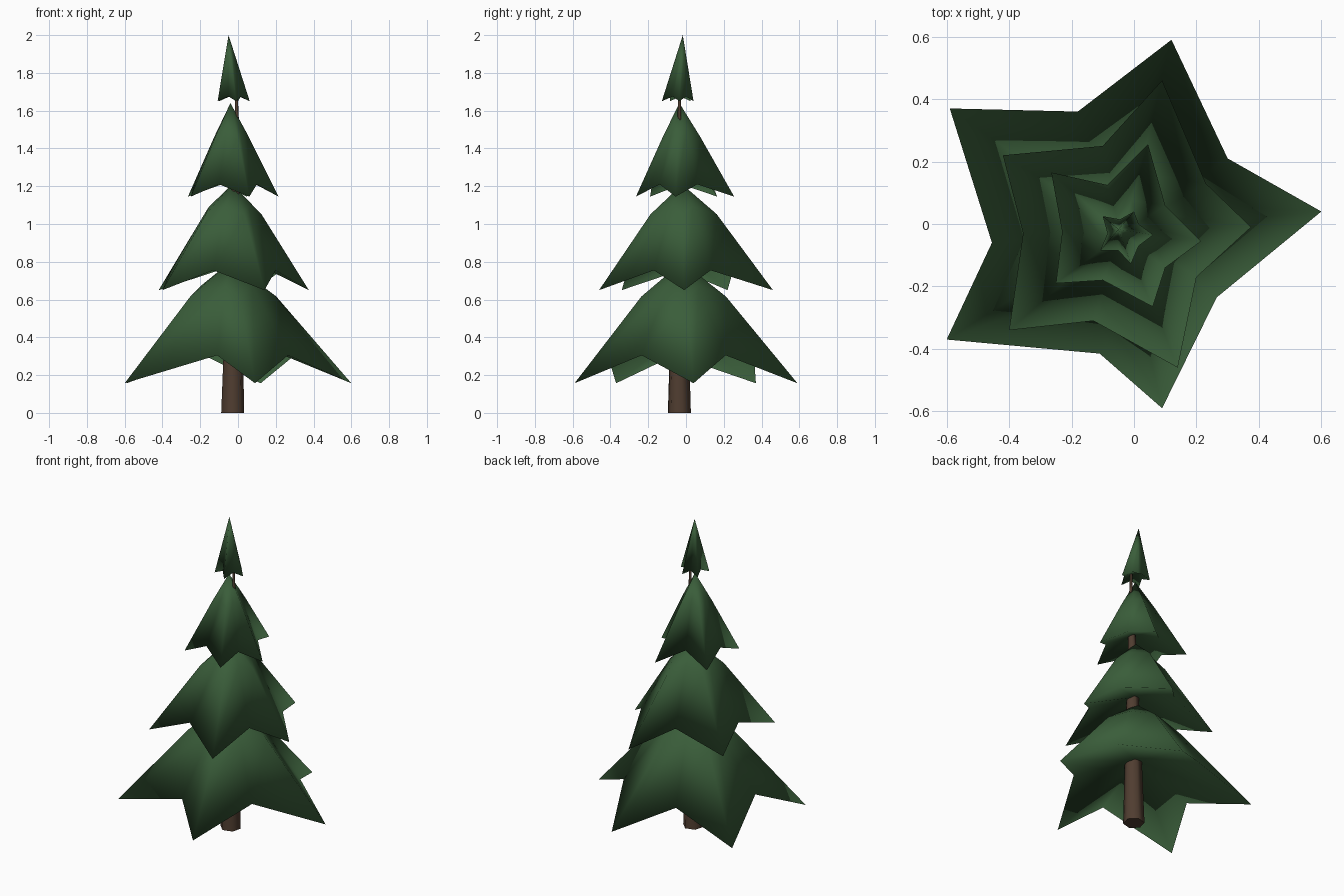
import bpy
import bmesh
from math import cos, sin, tau
from mathutils import Vector

cube = bpy.data.objects.get("Cube")
if cube:
    bpy.data.objects.remove(cube, do_unlink=True)


def make_material(name, colour):
    mat = bpy.data.materials.new(name)
    mat.use_nodes = True
    mat.diffuse_color = (*colour, 1)
    mat.node_tree.nodes["Principled BSDF"].inputs["Base Color"].default_value = (*colour, 1)
    return mat


needle_green = make_material("needle green", (0.042, 0.11, 0.042))
bark_brown = make_material("bark brown", (0.08, 0.047, 0.03))


def add_object(name, bm, material):
    mesh = bpy.data.meshes.new(name)
    bmesh.ops.recalc_face_normals(bm, faces=bm.faces)
    for face in bm.faces:
        face.smooth = True
    bm.to_mesh(mesh)
    bm.free()
    mesh.materials.append(material)
    obj = bpy.data.objects.new(name, mesh)
    bpy.context.collection.objects.link(obj)
    return obj


def bridge(bm, lower, upper):
    count = len(lower)
    for i in range(count):
        j = (i + 1) % count
        bm.faces.new((lower[i], lower[j], upper[j], upper[i]))


def fan(bm, ring, centre):
    vert = bm.verts.new(centre)
    for i in range(len(ring)):
        bm.faces.new((ring[i], ring[(i + 1) % len(ring)], vert))


def add_tier(name, tips, notches, tip_z, notch_z, apex, bulge, hollow_z):
    """Star-shaped cone with a rounded shoulder and a hollow underside."""
    bm = bmesh.new()
    apex = Vector(apex)
    outline = []
    for tip, notch in zip(tips, notches):
        outline.append(Vector((*tip, tip_z)))
        outline.append(Vector((*notch, notch_z)))
    lift = Vector((0, 0, bulge))
    rim = [bm.verts.new(p) for p in outline]
    shoulder = [bm.verts.new(p.lerp(apex, 0.62) + lift) for p in outline]
    bridge(bm, rim, shoulder)
    fan(bm, shoulder, apex)
    fan(bm, rim, (apex.x, apex.y, hollow_z))
    return add_object(name, bm, needle_green)


# Branch tiers, from the ground up; points run anticlockwise from the left
add_tier("bottom_branches",
         [(0.6, 0.04), (0.12, 0.59), (-0.59, 0.37), (-0.6, -0.37), (0.09, -0.59)],
         [(0.3, 0.21), (-0.18, 0.36), (-0.455, -0.06), (-0.11, -0.415), (0.265, -0.235)],
         tip_z=0.157, notch_z=0.305, apex=(-0.04, -0.02, 0.8), bulge=0.06, hollow_z=0.42)
add_tier("lower_middle_branches",
         [(0.375, -0.01), (0.09, 0.46), (-0.42, 0.22), (-0.4, -0.34), (0.14, -0.46)],
         [(0.23, 0.13), (-0.1, 0.25), (-0.355, -0.03), (-0.13, -0.31), (0.2, -0.17)],
         tip_z=0.65, notch_z=0.755, apex=(-0.03, -0.02, 1.21), bulge=0.055, hollow_z=0.85)
add_tier("upper_middle_branches",
         [(0.215, -0.055), (0.045, 0.255), (-0.265, 0.165), (-0.25, -0.19), (0.06, -0.265)],
         [(0.1, 0.06), (-0.085, 0.125), (-0.23, -0.025), (-0.1, -0.18), (0.1, -0.14)],
         tip_z=1.145, notch_z=1.21, apex=(-0.04, -0.035, 1.64), bulge=0.01, hollow_z=1.28)
add_tier("top_branches",
         [(0.062, -0.035), (0, 0.04), (-0.1, 0.025), (-0.108, -0.085), (-0.01, -0.128)],
         [(0.015, 0), (-0.045, 0.015), (-0.085, -0.03), (-0.05, -0.085), (0.015, -0.07)],
         tip_z=1.65, notch_z=1.675, apex=(-0.05, -0.017, 2), bulge=0, hollow_z=1.7)

# Tapering, slightly bent six-sided trunk
SIDES = 6
bm = bmesh.new()
rings = []
for x, y, z, radius in [(-0.028, -0.035, 0, 0.063), (-0.022, -0.035, 0.6, 0.045),
                        (-0.015, -0.035, 1.2, 0.025), (-0.005, -0.035, 1.55, 0.01),
                        (-0.01, -0.035, 1.75, 0.006)]:
    angles = [tau * (i + 0.25) / SIDES for i in range(SIDES)]
    rings.append([bm.verts.new((x + radius * cos(a), y + radius * sin(a), z)) for a in angles])
for lower, upper in zip(rings, rings[1:]):
    bridge(bm, lower, upper)
bm.faces.new(rings[0])
bm.faces.new(rings[-1])
trunk = add_object("trunk", bm, bark_brown)
bpy.context.view_layer.objects.active = trunk
trunk.select_set(True)
bpy.ops.object.shade_smooth_by_angle(angle=1.2)
